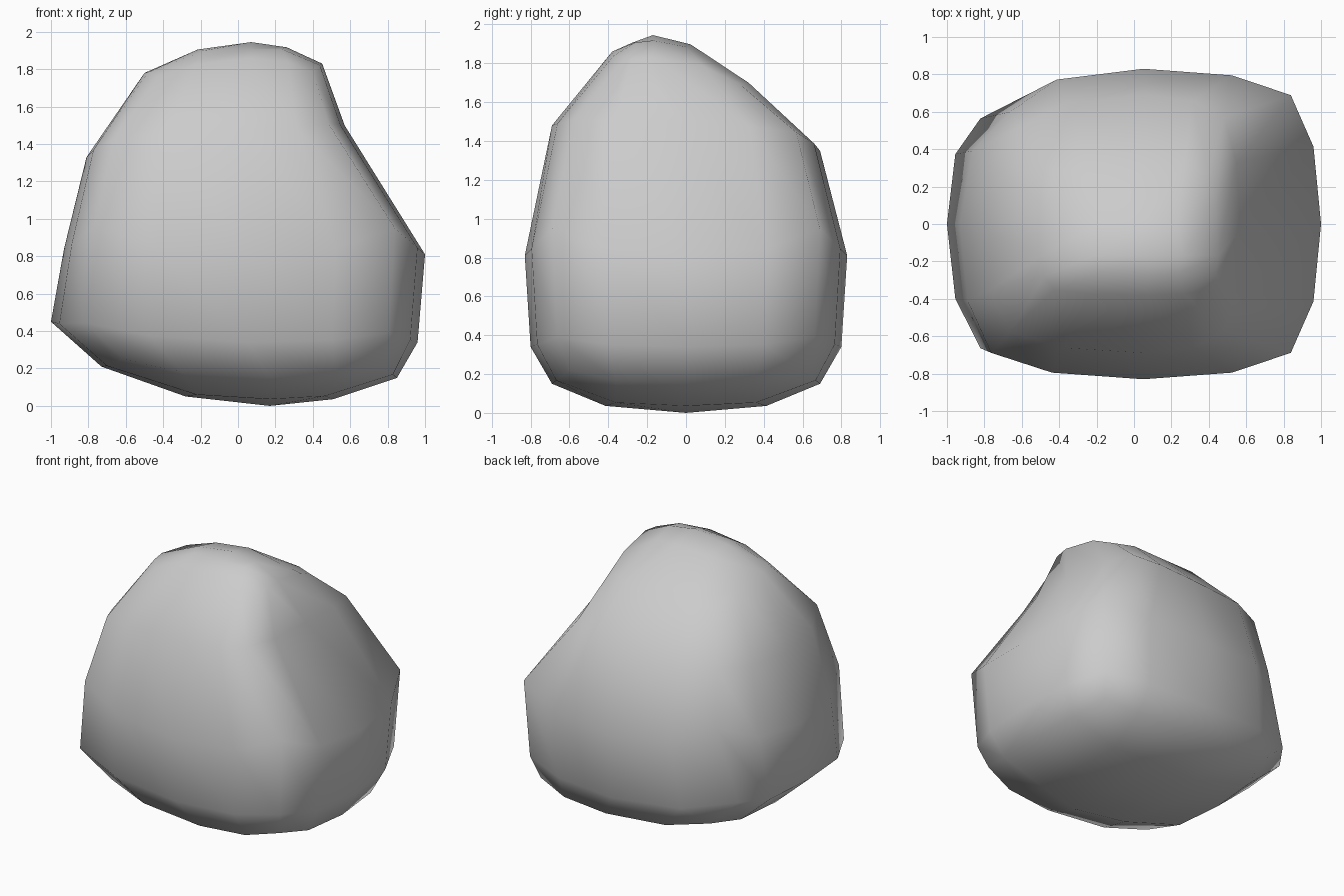
import bpy, bmesh

if "Cube" in bpy.data.objects:
    bpy.data.objects.remove(bpy.data.objects["Cube"])

# Each layer, bottom to top: extents (left, right, front, back),
# heights at those four sides, ring centre (x, y), corner height shift
LAYERS = {
    -2: ((-.73, .85, -.69, .69), (.21, .15, .15, .15), (.17, 0), .07),
    -1: ((-1.0, .96, -.80, .80), (.45, .34, .34, .34), (.05, 0), .05),
    0: ((-.93, 1.0, -.83, .83), (.84, .81, .81, .81), (.05, 0), .14),
    1: ((-.81, .57, -.69, .69), (1.33, 1.50, 1.48, 1.35), (.06, -.03), .02),
    2: ((-.50, .45, -.38, .34), (1.78, 1.83, 1.86, 1.68), (.07, -.17), -.06),
}
CAP_Z = {-2: 0.0, 2: 1.945}
STEP = {0: 0, 1: .6, 2: 1}
# the back left corner is worn inwards (x, y) on these layers
WORN = {-1: (.0, -.10), 0: (.10, -.09), 1: (.05, -.05)}


def rim(i, j, k):
    """Point on the rounded-square ring of layer k."""
    ext, hts, (cx, cy), lift = LAYERS[k]
    c = .13 if abs(k) == 2 else .17
    a = STEP[abs(i)] * (1 - c * (j / 2) ** 2)
    b = STEP[abs(j)] * (1 - c * (i / 2) ** 2)
    sx, sy = (1 if i > 0 else 0), (3 if j > 0 else 2)
    x = cx + (ext[sx] - cx) * a
    y = cy + (ext[sy] - cy) * b
    w = a * a / (a * a + b * b)
    corner = (min(abs(i), abs(j)) / 2) ** 2
    z = hts[sx] * w + hts[sy] * (1 - w) + lift * corner
    if i < 0 < j and k in WORN:
        x += WORN[k][0] * corner
        y += WORN[k][1] * corner
    return x, y, z


def place(i, j, k):
    r = max(abs(i), abs(j))
    cx, cy = LAYERS[k][2]
    if r == 0:
        return cx, cy, CAP_Z[k]
    x, y, z = rim(i * 2 // r, j * 2 // r, k)
    if r == 2:
        return x, y, z
    # domed caps; the top one is steeper at front and back
    ty = .6 if k < 0 else (.38 if j > 0 else .5)
    drop = .24
    if k > 0 and i == 0:
        drop = .18 if j > 0 else .45
    return (cx + (x - cx) * .5, cy + (y - cy) * ty,
            CAP_Z[k] + (z - CAP_Z[k]) * drop)


# Boulder: a cube with four segments per edge, reshaped
bm = bmesh.new()
bmesh.ops.create_cube(bm, size=2)
bmesh.ops.subdivide_edges(bm, edges=bm.edges[:], cuts=3, use_grid_fill=True)
for v in bm.verts:
    v.co = place(*(round(c * 2) for c in v.co))
for f in bm.faces:
    f.smooth = True
bmesh.ops.recalc_face_normals(bm, faces=bm.faces[:])
mesh = bpy.data.meshes.new("boulder")
bm.to_mesh(mesh)
bm.free()
boulder = bpy.data.objects.new("boulder", mesh)
bpy.context.collection.objects.link(boulder)
